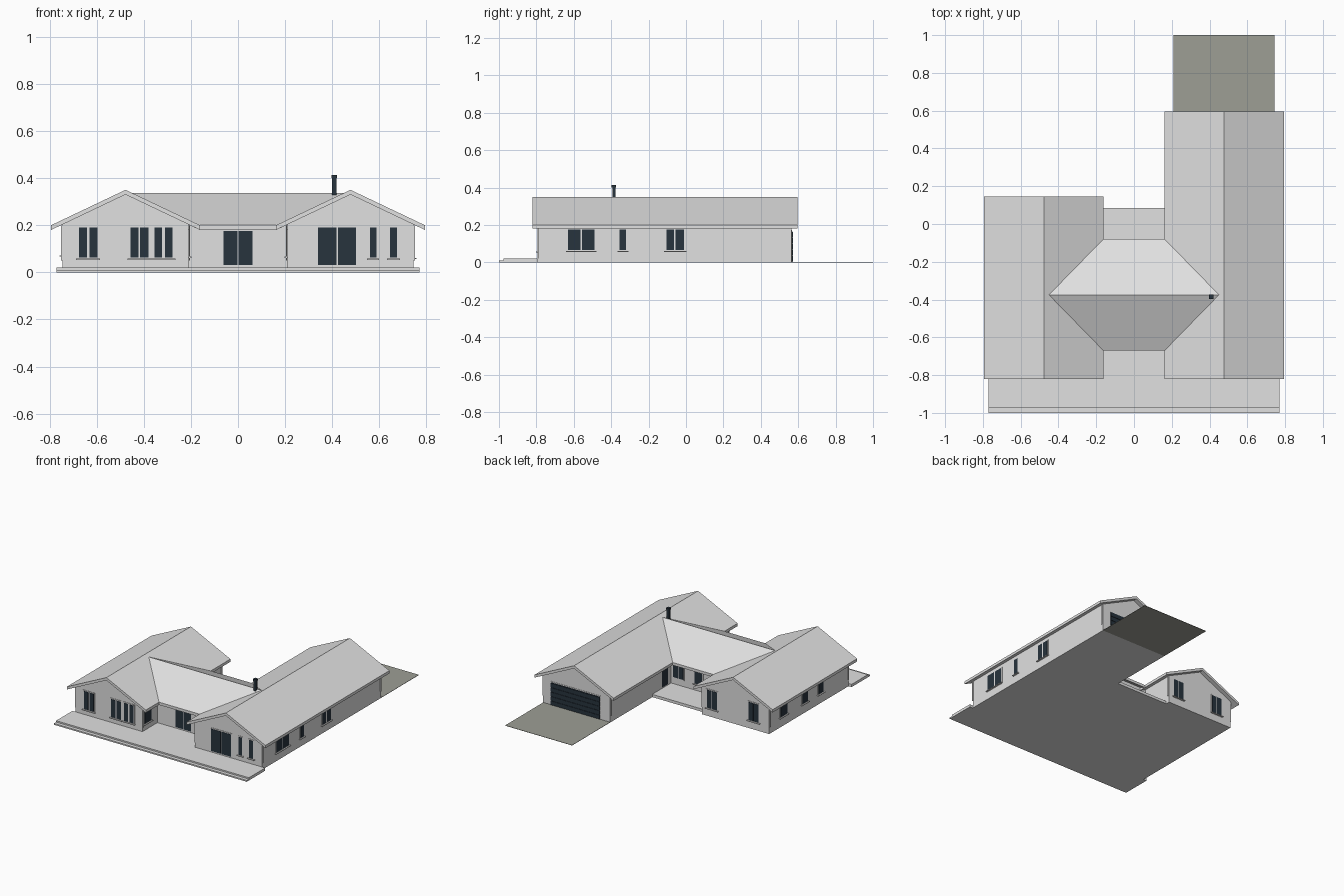
import bpy, bmesh

cube = bpy.data.objects.get("Cube")
if cube:
    bpy.data.objects.remove(cube, do_unlink=True)


def material(name, rgb):
    m = bpy.data.materials.new(name)
    m.use_nodes = True
    m.diffuse_color = (*rgb, 1)
    m.node_tree.nodes["Principled BSDF"].inputs["Base Color"].default_value = (*rgb, 1)
    return m


GREY = material("pale grey", (0.75, 0.75, 0.75))
DARK = material("dark blue glass", (0.02, 0.033, 0.047))
DRIVE = material("driveway grey", (0.337, 0.342, 0.30))


def finish(name, bm, mat):
    bmesh.ops.recalc_face_normals(bm, faces=bm.faces)
    mesh = bpy.data.meshes.new(name)
    bm.to_mesh(mesh)
    bm.free()
    mesh.materials.append(mat)
    obj = bpy.data.objects.new(name, mesh)
    bpy.context.collection.objects.link(obj)
    return obj


def boxes(name, spans, mat):
    """One object made of boxes, each given as three (low, high) spans."""
    bm = bmesh.new()
    for span in spans:
        cube = bmesh.ops.create_cube(bm, size=1)
        for v in cube["verts"]:
            for i, (lo, hi) in enumerate(span):
                v.co[i] = lo if v.co[i] < 0 else hi
    return finish(name, bm, mat)


def prism(name, profile, axis, start, end, mat, mitre=lambda u: 0):
    """Extrude a (u, z) profile along x or y, lengthened at both ends by mitre(u)."""
    bm = bmesh.new()
    rings = []
    for at, sign in ((start, -1), (end, 1)):
        ring = []
        for u, z in profile:
            w = at + sign * mitre(u)
            ring.append(bm.verts.new((w, u, z) if axis == "x" else (u, w, z)))
        rings.append(ring)
        bm.faces.new(ring)
    n = len(profile)
    for i in range(n):
        j = (i + 1) % n
        bm.faces.new((rings[0][i], rings[0][j], rings[1][j], rings[1][i]))
    return finish(name, bm, mat)


EAVE, THICK = 0.20, 0.02


def roof_profile(c, half, ridge):
    t = THICK
    return [(c - half, EAVE), (c, ridge), (c + half, EAVE),
            (c + half, EAVE - t), (c, ridge - t), (c - half, EAVE - t)]


# Two gabled wings
FRONT, INNER, OUTER = -0.79, 0.21, 0.745
RIDGE_X, HALF = 0.4775, 0.3155
WINGS = (("right", -1, 0.115), ("left", 1, 0.565))
for side, s, back in WINGS:
    c = s * RIDGE_X
    h = (OUTER - INNER) / 2
    walls = [(c - h, 0), (c - h, 0.203), (c, 0.332), (c + h, 0.203), (c + h, 0)]
    prism(side + "_wing_walls", walls, "y", FRONT, back, GREY)
    prism(side + "_wing_roof", roof_profile(c, HALF, 0.35), "y",
          FRONT - 0.03, back + 0.03, GREY)

# Middle block and its roof, mitred into the valleys
MID_FRONT, MID_BACK, MID_Y, MID_HALF = -0.62, -0.13, -0.375, 0.295
boxes("middle_walls", [((-INNER, INNER), (MID_FRONT, MID_BACK), (0, 0.203))], GREY)
prism("middle_roof", roof_profile(MID_Y, MID_HALF, 0.337), "x", -0.162, 0.162, GREY,
      lambda u: MID_HALF - abs(u - MID_Y))

# Terraces, step and driveway
boxes("front_terrace", [((-0.77, 0.77), (-0.975, FRONT), (0, 0.02)),
                        ((-INNER, INNER), (FRONT, MID_FRONT), (0, 0.02))], GREY)
boxes("front_step", [((-0.77, 0.77), (-1, -0.975), (0, 0.01))], GREY)
boxes("back_terrace", [((-INNER, INNER), (MID_BACK, 0.085), (0, 0.02))], GREY)
boxes("driveway", [((INNER, OUTER), (0.565, 1), (0, 0.002))], DRIVE)

# Chimney flue with a small cap
boxes("chimney", [((0.4, 0.418), (-0.394, -0.376), (0.3, 0.41)),
                  ((0.397, 0.421), (-0.397, -0.373), (0.4, 0.413))], DARK)


def wall_box(axis, sign, wall, u, z, proud):
    """Spans of a plate standing proud of a wall that faces sign along axis."""
    out = tuple(sorted((wall - sign * 0.002, wall + sign * proud)))
    return (out, u, z) if axis == "x" else (u, out, z)


def window(name, axis, sign, wall, panes, z0, z1, sill=True):
    e = 0.007
    lo, hi = panes[0][0], panes[-1][1]
    parts = [wall_box(axis, sign, wall, (lo - e, hi + e), (z0 - e, z1 + e), 0.003)]
    if sill:
        parts.append(wall_box(axis, sign, wall, (lo - 0.012, hi + 0.012),
                              (z0 - 0.009, z0 - 0.004), 0.012))
    boxes(name + "_frame", parts, GREY)
    boxes(name + "_glass",
          [wall_box(axis, sign, wall, p, (z0, z1), 0.005) for p in panes], DARK)


# Front windows and glazed doors
LOW, HIGH = 0.062, 0.19
for name, panes in (
        ("bedroom_window", [(-0.675, -0.64), (-0.63, -0.597)]),
        ("lounge_window_a", [(-0.457, -0.422), (-0.415, -0.38)]),
        ("lounge_window_b", [(-0.355, -0.322), (-0.31, -0.278)]),
        ("slim_window_a", [(0.56, 0.587)]),
        ("slim_window_b", [(0.645, 0.675)])):
    window(name, "y", -1, FRONT, panes, LOW, HIGH)
window("patio_door", "y", -1, FRONT, [(0.34, 0.418), (0.424, 0.5)], 0.03, HIGH, False)
window("entrance_door", "y", -1, MID_FRONT, [(-0.061, -0.003), (0.003, 0.061)],
       0.03, 0.175, False)

# Porch windows on the inner wing walls
for side, s, back in WINGS:
    window(side + "_porch_window", "x", -s, s * INNER, [(-0.77, -0.695)], 0.07, 0.175)

# Outer side windows
for i, panes in enumerate(([(-0.63, -0.565), (-0.555, -0.49)], [(-0.355, -0.32)],
                           [(-0.105, -0.065), (-0.055, -0.01)])):
    window(f"long_side_window_{i}", "x", 1, OUTER, panes, 0.065, 0.175)
for i, panes in enumerate(([(-0.085, -0.01)], [(-0.32, -0.26)], [(-0.5, -0.445)])):
    window(f"short_side_window_{i}", "x", -1, -OUTER, panes, 0.075, 0.165)

# Back windows and courtyard doors
for i, panes in enumerate(([(-0.662, -0.625), (-0.62, -0.583)],
                           [(-0.33, -0.293), (-0.288, -0.25)])):
    window(f"back_window_{i}", "y", 1, 0.115, panes, LOW, HIGH)
window("courtyard_door", "y", 1, MID_BACK, [(0.11, 0.148), (0.152, 0.19)],
       0.07, 0.175, False)
window("courtyard_window", "y", 1, MID_BACK, [(-0.04, 0.02)], 0.07, 0.175)
window("courtyard_side_door", "x", -1, INNER, [(-0.09, -0.02)], 0.03, 0.175, False)

# Garage door with horizontal panels
boxes("garage_door_frame",
      [wall_box("y", 1, 0.565, (0.28, 0.69), (0, 0.172), 0.002)], GREY)
boxes("garage_door", [wall_box("y", 1, 0.565, (0.29, 0.68), (0.003, 0.165), 0.004)]
      + [wall_box("y", 1, 0.565, (0.29, 0.68), (0.005 + k * 0.032, 0.033 + k * 0.032), 0.007)
         for k in range(5)], DARK)

# Downpipes beside the wing corners
for side, s, back in WINGS:
    pipes = []
    for x, y in ((OUTER + 0.004, FRONT + 0.006), (OUTER + 0.004, back - 0.006),
                 (INNER - 0.004, FRONT + 0.006), (INNER - 0.004, back - 0.006)):
        pipes.append(((s * x - 0.003, s * x + 0.003), (y - 0.003, y + 0.003), (0.05, 0.2)))
    boxes(side + "_wing_downpipes", pipes, GREY)
